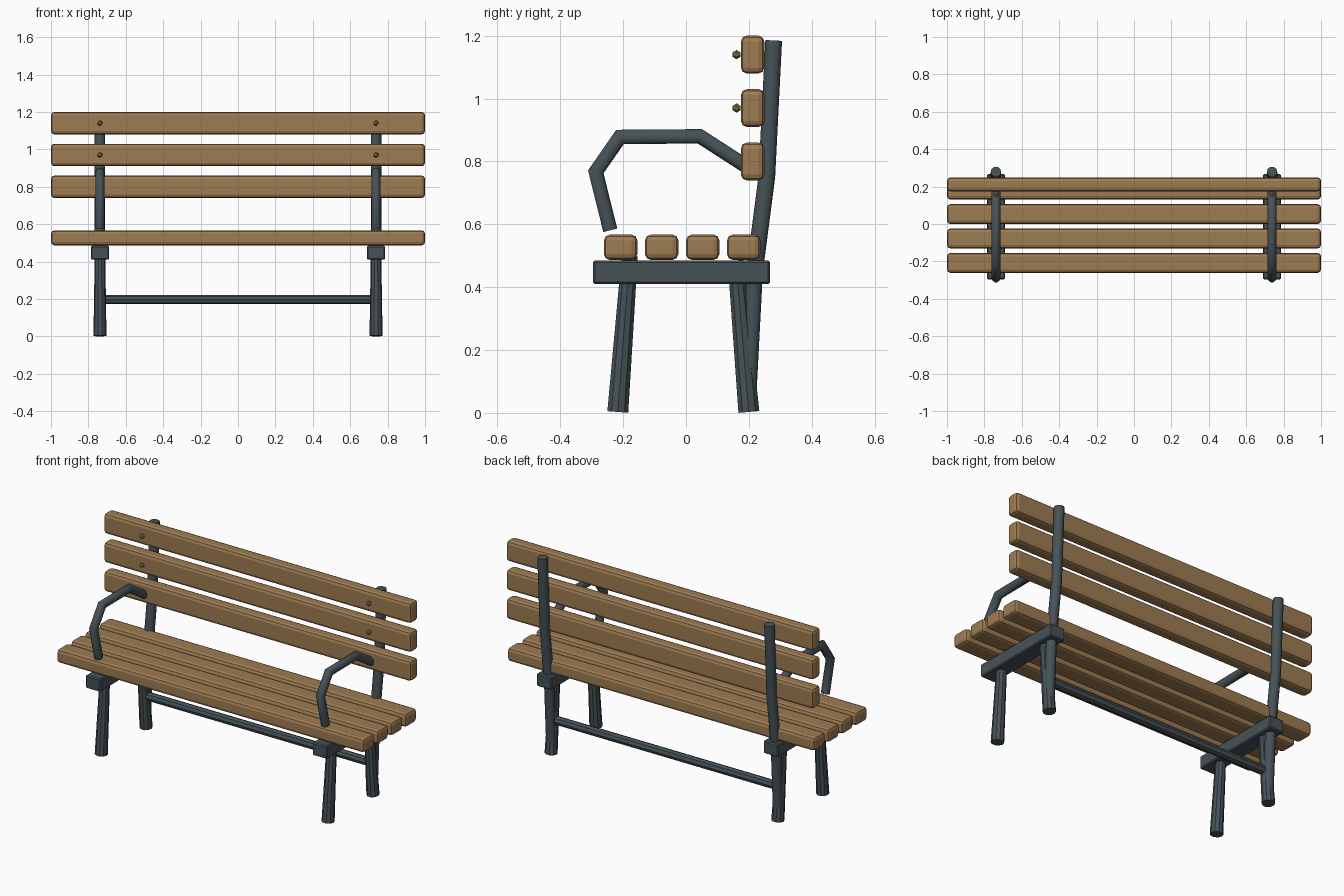
import bpy, bmesh, math
from mathutils import Vector

if "Cube" in bpy.data.objects:
    bpy.data.objects.remove(bpy.data.objects["Cube"])


def material(name, color):
    m = bpy.data.materials.new(name)
    m.diffuse_color = color
    m.use_nodes = True
    m.node_tree.nodes["Principled BSDF"].inputs["Base Color"].default_value = m.diffuse_color
    return m


WOOD = material("wood", (0.34, 0.2, 0.085, 1))
IRON = material("iron", (0.062, 0.085, 0.095, 1))
X = 0.738  # side frame position


def finish(name, bm, mat):
    bmesh.ops.recalc_face_normals(bm, faces=bm.faces)
    mesh = bpy.data.meshes.new(name)
    bm.to_mesh(mesh)
    bm.free()
    mesh.materials.append(mat)
    ob = bpy.data.objects.new(name, mesh)
    bpy.context.collection.objects.link(ob)
    return ob


def box(name, lo, hi, bevel, segments, mat):
    lo, hi = Vector(lo), Vector(hi)
    bm = bmesh.new()
    bmesh.ops.create_cube(bm, size=1)
    for v in bm.verts:
        v.co = (lo + hi) / 2 + v.co * (hi - lo)
    ob = finish(name, bm, mat)
    mod = ob.modifiers.new("rounded edges", 'BEVEL')
    mod.width, mod.segments = bevel, segments
    return ob


def tube(name, points, radii, sides, mat, side_axis=(1, 0, 0), smooth=False):
    """Mitred tube along a planar path; side_axis is normal to the path plane."""
    pts = [Vector(p) for p in points]
    u = Vector(side_axis)
    dirs = [(b - a).normalized() for a, b in zip(pts, pts[1:])]
    bm = bmesh.new()
    rings = []
    for i, (p, r) in enumerate(zip(pts, radii)):
        d0, d1 = dirs[max(i - 1, 0)], dirs[min(i, len(dirs) - 1)]
        t = (d0 + d1).normalized()
        v = t.cross(u) / t.dot(d0)
        angles = [2 * math.pi * k / sides for k in range(sides)]
        rings.append([bm.verts.new(p + r * (math.cos(a) * u + math.sin(a) * v)) for a in angles])
    for a, b in zip(rings, rings[1:]):
        for k in range(sides):
            n = (k + 1) % sides
            f = bm.faces.new((a[k], a[n], b[n], b[k]))
            f.smooth = smooth
    bm.faces.new(rings[0])
    bm.faces.new(rings[-1])
    ob = finish(name, bm, mat)
    if smooth:
        for e in ob.data.edges:  # keep the cut ends crisp
            caps = [f for f in ob.data.polygons[-2:] if set(e.vertices) <= set(f.vertices)]
            e.use_edge_sharp = bool(caps)
    return ob


# Seat slats
for i in range(4):
    y = -0.208 + i * 0.1305
    box(f"seat_slat_{i + 1}", (-1, y - 0.053, 0.487), (1, y + 0.053, 0.567), 0.018, 2, WOOD)

# Backrest slats
for i, z in enumerate((0.8, 0.97, 1.14)):
    box(f"back_slat_{i + 1}", (-1, 0.175, z - 0.06), (1, 0.249, z + 0.06), 0.018, 2, WOOD)

# Side frames
for label, x in (("left", -X), ("right", X)):
    box(f"{label}_seat_beam", (x - 0.048, -0.296, 0.41), (x + 0.048, 0.267, 0.485), 0.006, 1, IRON)

    # Splayed legs
    tube(f"{label}_front_leg", [(x, -0.217, 0.003), (x, -0.179, 0.5)], [0.035, 0.027], 10, IRON)
    tube(f"{label}_rear_leg", [(x, 0.2, 0.003), (x, 0.158, 0.485)], [0.035, 0.027], 10, IRON)

    # Bent back post
    path = [(x, 0.195, 0.01), (x, 0.218, 0.45), (x, 0.257, 0.75), (x, 0.279, 1.185)]
    tube(f"{label}_back_post", path, [0.028] * 4, 10, IRON, smooth=True)

    # Armrest
    path = [(x, -0.241, 0.581), (x, -0.287, 0.767), (x, -0.21, 0.878),
            (x, 0.044, 0.88), (x, 0.21, 0.773)]
    tube(f"{label}_armrest", path, [0.024] * 5, 10, IRON, smooth=True)

    # Bolt heads
    for n, z in enumerate((0.97, 1.14)):
        bm = bmesh.new()
        bmesh.ops.create_icosphere(bm, subdivisions=1, radius=0.015)
        bmesh.ops.translate(bm, verts=bm.verts, vec=(x, 0.161, z))
        finish(f"{label}_bolt_{n + 1}", bm, WOOD)

# Stretcher between the rear legs
tube("rear_stretcher", [(-X, 0.185, 0.197), (X, 0.185, 0.197)], [0.025] * 2, 8, IRON, (0, 1, 0))
